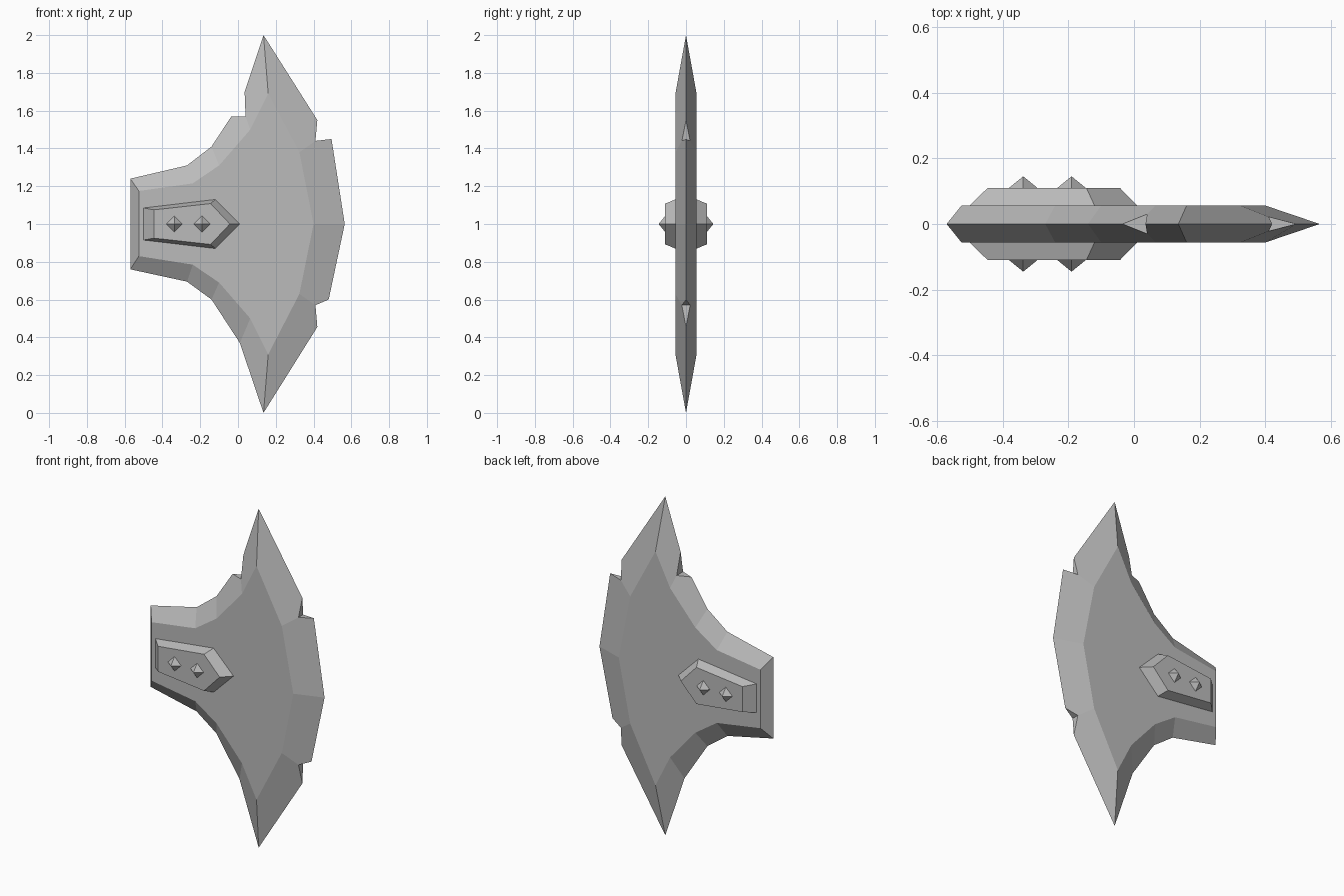
import bpy
import bmesh
import math

cube = bpy.data.objects.get("Cube")
if cube:
    bpy.data.objects.remove(cube, do_unlink=True)

# One plain steel colour
STEEL = (0.5, 0.5, 0.5, 1.0)
steel = bpy.data.materials.new("steel_grey")
steel.use_nodes = True
steel.diffuse_color = STEEL
steel.node_tree.nodes["Principled BSDF"].inputs["Base Color"].default_value = STEEL

BLADE_HALF = 0.056
PLATE_TOP = 0.11
NOTCH_HALF = 0.022


def finish(bm, name):
    """Turn a bmesh into a flat-shaded steel object."""
    bmesh.ops.recalc_face_normals(bm, faces=bm.faces)
    mesh = bpy.data.meshes.new(name)
    bm.to_mesh(mesh)
    bm.free()
    mesh.materials.append(steel)
    obj = bpy.data.objects.new(name, mesh)
    bpy.context.collection.objects.link(obj)
    return obj


# Blade stations, clockwise from the top tip:
# flat-face corner, matching rim point, rim half thickness,
# extra rim points just before and just after the station (notch lips)
stations = [
    ((0.16, 1.69), (0.135, 2.0), 0, None, None),
    ((0.325, 1.38), (0.41, 1.44), NOTCH_HALF, (0.42, 1.55), (0.495, 1.45)),
    ((0.40, 1.0), (0.565, 1.0), 0, None, None),
    ((0.325, 0.63), (0.41, 0.57), NOTCH_HALF, (0.48, 0.60), (0.42, 0.455)),
    ((0.16, 0.31), (0.135, 0.0), 0, None, None),
    ((0.065, 0.50), (0.01, 0.37), 0, None, None),
    ((-0.10, 0.69), (-0.14, 0.60), 0, None, None),
    ((-0.24, 0.785), (-0.27, 0.695), 0, None, None),
    ((-0.525, 0.83), (-0.57, 0.76), 0, None, None),
    ((-0.525, 1.175), (-0.57, 1.24), 0, None, None),
    ((-0.24, 1.215), (-0.27, 1.31), 0, None, None),
    ((-0.10, 1.31), (-0.14, 1.41), 0, None, None),
    ((0.065, 1.50), (0.04, 1.57), 0.03, (-0.035, 1.57), (0.035, 1.70)),
]


def build_blade():
    bm = bmesh.new()

    def vert(p, y):
        return bm.verts.new((p[0], y, p[1]))

    rows = []
    for flat, rim, half, before, after in stations:
        flats = {s: vert(flat, s * BLADE_HALF) for s in (-1, 1)}
        if half:
            rims = {s: vert(rim, s * half) for s in (-1, 1)}
        else:
            shared = vert(rim, 0)
            rims = {-1: shared, 1: shared}
        lips = [vert(p, 0) if p else None for p in (before, after)]
        rows.append((flats, rims, lips))
        # Notch walls
        for lip in lips:
            if lip:
                bm.faces.new((rims[-1], rims[1], lip))
    for side in (-1, 1):
        # Flat cheek
        bm.faces.new([row[0][side] for row in rows])
        # Sharpened bevels
        for a, b in zip(rows, rows[1:] + rows[:1]):
            loop = [a[0][side], a[1][side], a[2][1], b[2][0], b[1][side], b[0][side]]
            bm.faces.new([v for v in loop if v])
    return finish(bm, "blade")


def build_plate(name, side):
    """Raised five-sided plate with chamfered edges."""
    base = [(-0.50, 1.085), (-0.12, 1.13), (0.01, 1.0), (-0.12, 0.87), (-0.50, 0.915)]
    top = [(-0.445, 1.075), (-0.145, 1.108), (-0.043, 1.0), (-0.145, 0.892), (-0.445, 0.925)]
    bm = bmesh.new()
    low = [bm.verts.new((x, side * BLADE_HALF, z)) for x, z in base]
    high = [bm.verts.new((x, side * PLATE_TOP, z)) for x, z in top]
    bm.faces.new(low)
    bm.faces.new(high)
    for i in range(len(low)):
        j = (i + 1) % len(low)
        bm.faces.new((low[i], low[j], high[j], high[i]))
    return finish(bm, name)


def build_stud(name, x, side):
    """Small four-sided pyramid stud."""
    height = 0.035
    bpy.ops.mesh.primitive_cone_add(
        vertices=4, radius1=0.043, radius2=0, depth=height,
        location=(x, side * (PLATE_TOP + height / 2), 1.0),
        rotation=(-side * math.pi / 2, 0, 0))
    obj = bpy.context.object
    obj.name = name
    obj.data.materials.append(steel)


build_blade()
for label, side in (("front", -1), ("back", 1)):
    build_plate(label + "_plate", side)
    build_stud(label + "_outer_stud", -0.337, side)
    build_stud(label + "_inner_stud", -0.19, side)
